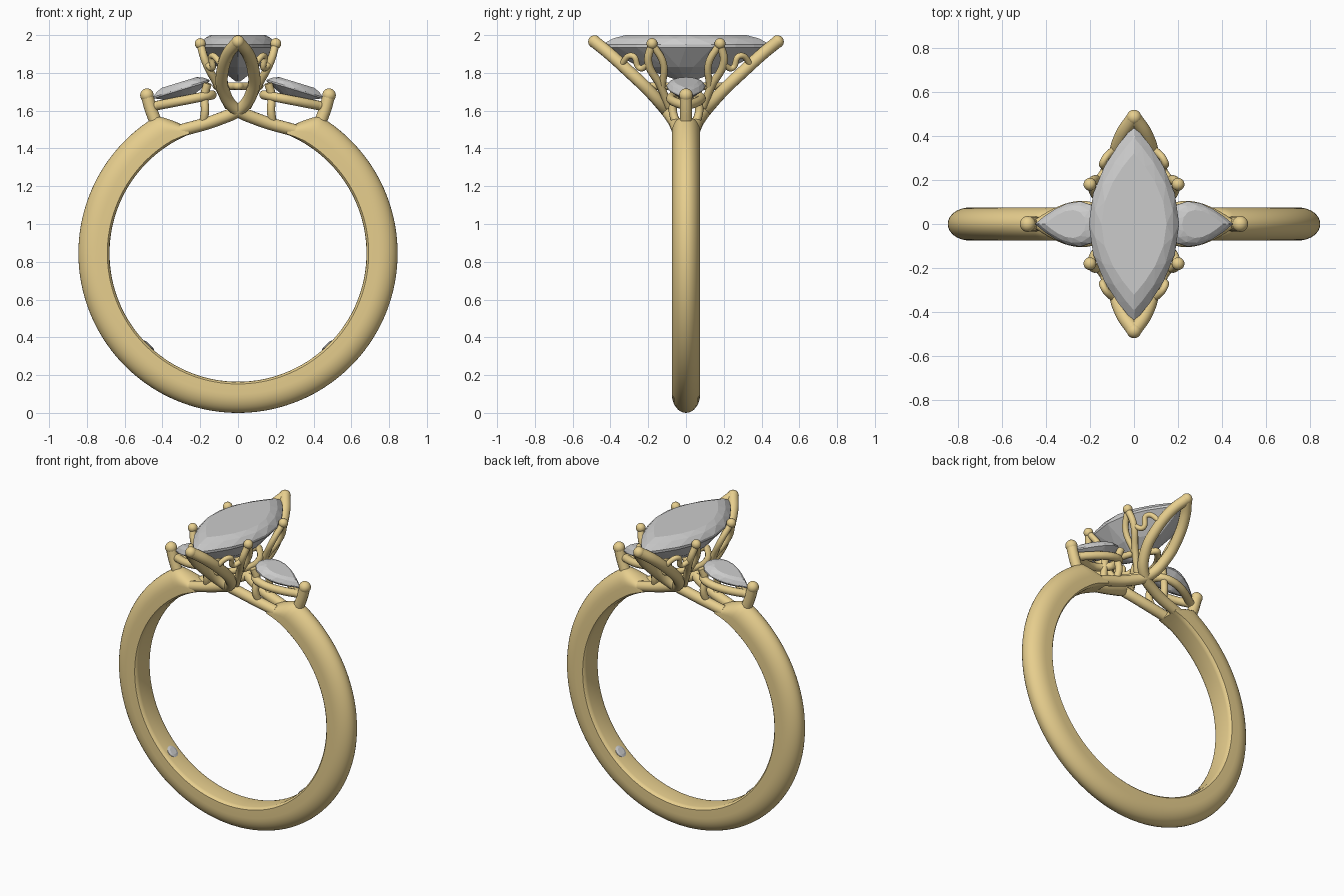
import bpy, bmesh, math
from math import sin, cos, pi, radians
from mathutils import Vector, Matrix

if "Cube" in bpy.data.objects:
    bpy.data.objects.remove(bpy.data.objects["Cube"])

gold = bpy.data.materials.new("gold")
gold.diffuse_color = (0.80, 0.62, 0.27, 1)
gold.use_nodes = True
gold.node_tree.nodes["Principled BSDF"].inputs["Base Color"].default_value = gold.diffuse_color
CZ, RI, RO = 0.845, 0.68, 0.845   # ring centre height, inner and outer radius


def add_mesh(name, bm, mat=None, smooth=False):
    bmesh.ops.recalc_face_normals(bm, faces=bm.faces)
    me = bpy.data.meshes.new(name)
    bm.to_mesh(me)
    bm.free()
    ob = bpy.data.objects.new(name, me)
    bpy.context.collection.objects.link(ob)
    if mat:
        me.materials.append(mat)
    if smooth:
        bpy.ops.object.select_all(action='DESELECT')
        ob.select_set(True)
        bpy.context.view_layer.objects.active = ob
        bpy.ops.object.shade_smooth_by_angle(angle=radians(40))
    return ob


def ball(name, p, r):
    bm = bmesh.new()
    bmesh.ops.create_uvsphere(bm, u_segments=20, v_segments=12, radius=r,
                              matrix=Matrix.Translation(p))
    return add_mesh(name, bm, gold, True)


def wire(name, pts, r, closed=False):
    """Round wire passing smoothly through the points."""
    cu = bpy.data.curves.new(name, 'CURVE')
    cu.dimensions = '3D'
    cu.bevel_depth, cu.bevel_resolution, cu.resolution_u = r, 4, 8
    cu.use_fill_caps = True
    sp = cu.splines.new('BEZIER')
    sp.bezier_points.add(len(pts) - 1)
    sp.use_cyclic_u = closed
    for b, p in zip(sp.bezier_points, pts):
        b.co = p
        b.handle_left_type = b.handle_right_type = 'AUTO'
    tmp = bpy.data.objects.new(name + "_path", cu)
    bpy.context.collection.objects.link(tmp)
    dg = bpy.context.evaluated_depsgraph_get()
    me = bpy.data.meshes.new_from_object(tmp.evaluated_get(dg))
    bpy.data.objects.remove(tmp)
    bm = bmesh.new()
    bm.from_mesh(me)
    bpy.data.meshes.remove(me)
    return add_mesh(name, bm, gold, True)


def gem(name, outline, n, levels, matrix):
    """Faceted stone: rings of (scale, height, half-step), triangulated."""
    bm = bmesh.new()
    rings = []
    for s, h, off in levels:
        rings.append([bm.verts.new(matrix @ Vector((*[s * c for c in outline(2 * pi * (i + off) / n)], h)))
                      for i in range(n)])
    for a, b, la, lb in zip(rings, rings[1:], levels, levels[1:]):
        for i in range(n):
            j = (i + 1) % n
            if la[2] == lb[2]:
                bm.faces.new((a[i], a[j], b[j], b[i]))
            elif la[2] > lb[2]:
                bm.faces.new((a[i], b[i], b[j]))
                bm.faces.new((a[i], b[j], a[j]))
            else:
                bm.faces.new((a[i], a[j], b[i]))
                bm.faces.new((b[i], a[j], b[j]))
    bm.faces.new(rings[0])
    bm.faces.new(rings[-1])
    return add_mesh(name, bm)


def marquise(a, b):
    return lambda t: (a * sin(t) * abs(sin(t)), b * cos(t))


def pear(l, w):
    return lambda t: (l * cos(t), w * sin(t) * abs(sin(t / 2)) / 0.77)


# Band: D-shaped profile swept round, tapering at both open ends
profile = [(RI + 0.012, -0.075), (RI + 0.003, -0.066), (RI, -0.05), (RI, 0.05),
           (RI + 0.003, 0.066), (RI + 0.012, 0.075)]
profile += [(0.745 + (RO - 0.745) * sin(a), 0.075 * cos(a))
            for a in [pi * k / 16 for k in range(17)]]
bm = bmesh.new()
rings = []
N = 144
for i in range(N + 1):
    deg = 68 - 316 * i / N
    off = min(abs(deg - 90), abs(deg + 270))
    k = max(0.25, min(1, 0.25 + 0.75 * (off - 22) / 8.5))
    a = radians(deg)
    rings.append([bm.verts.new(((RI + (r - RI) * k) * cos(a), y, CZ + (RI + (r - RI) * k) * sin(a)))
                  for r, y in profile])
m = len(profile)
for a, b in zip(rings, rings[1:]):
    for i in range(m):
        bm.faces.new((a[i], a[(i + 1) % m], b[(i + 1) % m], b[i]))
bm.faces.new(rings[0])
bm.faces.new(rings[-1])
add_mesh("band", bm, gold, True)

# Centre stone
gem("centre_stone", marquise(0.205, 0.445), 20,
    [(0.72, 2.0, 0), (0.88, 1.982, 0.5), (1, 1.95, 0), (1, 1.935, 0),
     (0.55, 1.83, 0.5), (0.06, 1.755, 0)], Matrix())

# Lower basket rail under the centre stone
f = marquise(0.115, 0.21)
wire("basket_rail", [(*f(2 * pi * i / 16), 1.73) for i in range(16)], 0.02, True)

strand = [(-0.30, 0.042, 1.495), (-0.1, 0.07, 1.555), (0.02, 0.115, 1.615), (0.078, 0.20, 1.71),
          (0.083, 0.30, 1.805), (0.05, 0.41, 1.905), (0, 0.484, 1.965)]
leg_out = [(0.2, 0.18, 1.955), (0.172, 0.2, 1.86), (0.105, 0.135, 1.73), (0.05, 0.09, 1.62)]
leg_in = [(0.2, 0.18, 1.955), (0.165, 0.12, 1.85), (0.105, 0.125, 1.73)]
zigzag = [(0.08, 0.35, 1.835), (0.14, 0.282, 1.89), (0.135, 0.245, 1.825), (0.165, 0.2, 1.845)]

for sy in (-1, 1):
    fb = "front" if sy < 0 else "back"
    ball(fb + "_point_tip", (0, sy * 0.484, 1.965), 0.034)
    for sx in (-1, 1):
        tag = fb + ("_left" if sx < 0 else "_right")
        flip = lambda pts: [(sx * x, sy * y, z) for x, y, z in pts]
        # Crossing strands that rise into the pointed prongs
        wire(tag + "_strand", flip(strand), 0.033)
        # Split side prongs with bead tips
        wire(tag + "_prong_outer_leg", flip(leg_out), 0.021)
        wire(tag + "_prong_inner_leg", flip(leg_in), 0.019)
        ball(tag + "_prong_bead", flip([(0.2, 0.18, 1.955)])[0], 0.029)
        # Small peaked gallery wire
        wire(tag + "_gallery_wire", flip(zigzag), 0.016)
        # Inner post below the side stone
        wire(tag + "_side_post", flip([(0.185, 0.05, 1.53), (0.175, 0.07, 1.6), (0.178, 0.06, 1.68),
                                       (0.16, 0.07, 1.745)]), 0.022)

for sx in (-1, 1):
    tag = "left" if sx < 0 else "right"
    turn = Matrix.Rotation(0 if sx > 0 else pi, 4, 'Z')
    # Tilted pear-shaped side stone
    gem(tag + "_side_stone", pear(0.155, 0.103), 16,
        [(0.62, 0.036, 0), (0.84, 0.024, 0.5), (1, 0.003, 0), (1, -0.005, 0),
         (0.5, -0.04, 0.5), (0.08, -0.062, 0)],
        turn @ Matrix.Translation((0.3, 0, 1.715)) @ Matrix.Rotation(radians(17), 4, 'Y'))
    # Pear-shaped seat wire
    g = pear(0.15, 0.08)
    seat = turn @ Matrix.Translation((0.285, 0, 1.655)) @ Matrix.Rotation(radians(11), 4, 'Y')
    wire(tag + "_side_seat", [seat @ Vector((*g(2 * pi * i / 16), 0)) for i in range(16)], 0.025, True)
    # Outer prong at the tip of the side stone
    wire(tag + "_side_prong", [(sx * 0.44, 0, 1.55), (sx * 0.462, 0, 1.61), (sx * 0.482, 0, 1.682)], 0.033)
    ball(tag + "_side_prong_bead", (sx * 0.482, 0, 1.682), 0.036)
    # Small round stone set inside the band
    a = radians(270 + sx * 44)
    d = Vector((-cos(a), 0, -sin(a)))
    pos = Vector((cos(a) * RI, 0, CZ + sin(a) * RI))
    gem(tag + "_hidden_stone", lambda t: (0.038 * cos(t), 0.038 * sin(t)), 16,
        [(0.6, 0.008, 0), (1, 0.003, 0.5), (1, -0.01, 0.5), (0.1, -0.04, 0)],
        Matrix.Translation(pos) @ d.to_track_quat('Z', 'Y').to_matrix().to_4x4())
